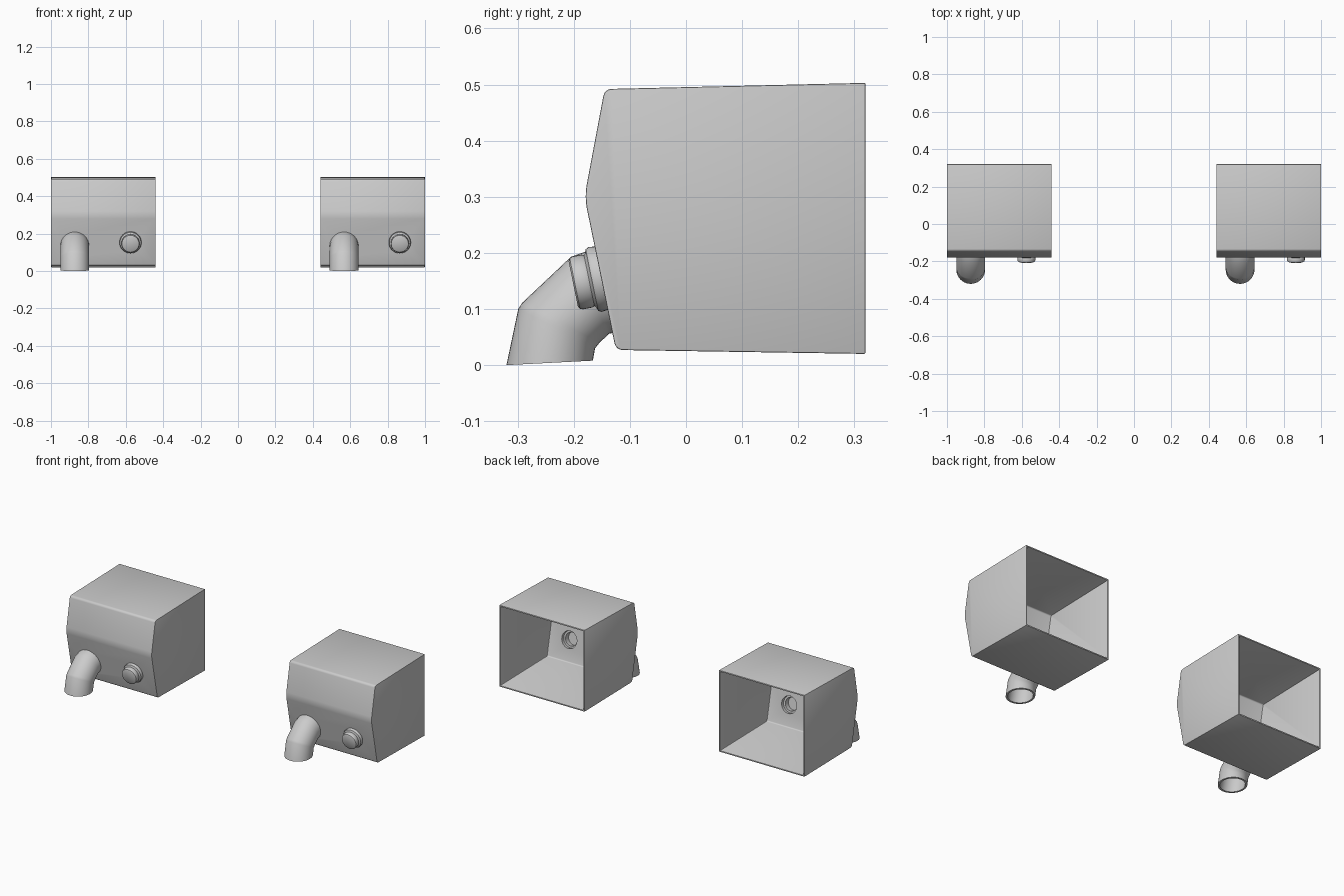
import bpy, bmesh, math
from mathutils import Vector

cube = bpy.data.objects.get("Cube")
if cube:
    bpy.data.objects.remove(cube, do_unlink=True)

grey = bpy.data.materials.new("light grey")
grey.use_nodes = True
COLOUR = (0.6, 0.6, 0.6, 1)
grey.diffuse_color = COLOUR
grey.node_tree.nodes["Principled BSDF"].inputs["Base Color"].default_value = COLOUR

SPACING = 0.72       # distance of each dryer from the middle
HALF_WIDTH = 0.28
PIPE_X, BUTTON_X = -0.153, 0.145
OUT = Vector((-0.98, -0.2))   # (y, z) direction out of the lower front panel
UP = Vector((-0.2, 0.98))     # (y, z) direction up along that panel


def make_object(name, bm):
    mesh = bpy.data.meshes.new(name)
    bm.to_mesh(mesh)
    bm.free()
    mesh.materials.append(grey)
    obj = bpy.data.objects.new(name, mesh)
    bpy.context.collection.objects.link(obj)
    return obj


def loft(name, x, rings, cyclic=True, sides=40):
    """Join elliptical rings, each (centre yz, half axis yz, x radius)."""
    bm = bmesh.new()
    loops = []
    for centre, half, rx in rings:
        loop = []
        for i in range(sides):
            a = math.tau * i / sides
            p = centre + half * math.cos(a)
            loop.append(bm.verts.new((x + rx * math.sin(a), p.x, p.y)))
        loops.append(loop)
    count = len(rings)
    for k in range(count if cyclic else count - 1):
        n = (k + 1) % count
        if rings[k][2] == 0 and rings[n][2] == 0:
            continue
        for i in range(sides):
            j = (i + 1) % sides
            bm.faces.new((loops[k][i], loops[k][j], loops[n][j], loops[n][i]))
    bmesh.ops.remove_doubles(bm, verts=bm.verts, dist=1e-6)
    bmesh.ops.recalc_face_normals(bm, faces=bm.faces)
    return make_object(name, bm)


def lathe(name, x, base, profile):
    """Turn a (radius, height) profile about the front panel's normal."""
    return loft(name, x, [(base + OUT * h, UP * r, r) for r, h in profile])


def smooth(obj, angle):
    bpy.ops.object.select_all(action='DESELECT')
    obj.select_set(True)
    bpy.context.view_layer.objects.active = obj
    bpy.ops.object.shade_smooth_by_angle(angle=math.radians(angle))


# Housing: side profile pulled across the width, open at the back
profile = [(0.32, 0.02), (0.32, 0.503), (-0.145, 0.492), (-0.181, 0.3), (-0.125, 0.027)]
bm = bmesh.new()
left, right = [[bm.verts.new((s * HALF_WIDTH, y, z)) for y, z in profile] for s in (1, -1)]
bm.faces.new(left)
bm.faces.new(right[::-1])
back = None
for i in range(len(profile)):
    j = (i + 1) % len(profile)
    face = bm.faces.new((left[i], right[i], right[j], left[j]))
    back = back or face
bmesh.ops.recalc_face_normals(bm, faces=bm.faces)
bmesh.ops.delete(bm, geom=[back], context='FACES')


def round_edges(test, width, segments):
    edges = [e for e in bm.edges
             if abs(e.verts[0].co.x - e.verts[1].co.x) > HALF_WIDTH
             and all(v.co.y < 0 and test(v.co.z) for v in e.verts)]
    bmesh.ops.bevel(bm, geom=edges, offset=width, offset_type='OFFSET',
                    segments=segments, profile=0.5, affect='EDGES')


round_edges(lambda z: 0.29 < z < 0.31, 0.02, 4)
round_edges(lambda z: z < 0.05 or z > 0.48, 0.012, 4)
housing = make_object("housing", bm)

shell = housing.modifiers.new("wall", 'SOLIDIFY')
shell.thickness = 0.008
shell.offset = -1
shell.use_even_offset = True
soft = housing.modifiers.new("soft edges", 'BEVEL')
soft.width = 0.0025
soft.segments = 2
soft.limit_method = 'ANGLE'
soft.angle_limit = math.radians(40)

# Openings behind the button and the pipe
button_base = Vector((-0.151, 0.155))
cutters = []
for name, x, base, r in (("button_hole", BUTTON_X, button_base, 0.049),
                         ("pipe_hole", PIPE_X, Vector((-0.142, 0.134)), 0.064)):
    cutter = lathe(name, x, base, [(0, -0.03), (r, -0.03), (r, 0.03), (0, 0.03)])
    cutter.hide_render = True
    cut = housing.modifiers.new(name, 'BOOLEAN')
    cut.object = cutter
    cut.operation = 'DIFFERENCE'
    cut.solver = 'EXACT'
    cutters.append(cutter)
bpy.ops.object.select_all(action='DESELECT')
housing.select_set(True)
bpy.context.view_layer.objects.active = housing
for mod in list(housing.modifiers):
    bpy.ops.object.modifier_apply(modifier=mod.name)
for cutter in cutters:
    bpy.data.objects.remove(cutter, do_unlink=True)
smooth(housing, 30)

# Nozzle: bent hollow pipe, from the outlet up into the panel (outer, inner bend points)
stations = [((-0.32, 0.0), (-0.166, 0.008)),
            ((-0.299, 0.1), (-0.162, 0.03)),
            ((-0.292, 0.111), (-0.154, 0.04)),
            ((-0.205, 0.193), (-0.137, 0.056)),
            ((-0.18, 0.202), (-0.132, 0.057)),
            ((-0.157, 0.211), (-0.126, 0.058))]
outer, inner = [], []
for a, b in stations:
    a, b = Vector(a), Vector(b)
    outer.append(((a + b) / 2, (a - b) / 2, 0.077))
    inner.append(((a + b) / 2, (a - b) * 0.43, 0.066))
pipe = loft("nozzle_pipe", PIPE_X, outer + inner[::-1])
smooth(pipe, 45)

# Push button: flange ring and hollow cap
button = lathe("push_button", BUTTON_X, button_base, [
    (0.057, -0.003), (0.059, 0.011), (0.056, 0.017), (0.050, 0.019),
    (0.046, 0.022), (0.048, 0.026), (0.048, 0.043), (0.046, 0.048),
    (0.041, 0.051), (0, 0.051), (0, 0.042), (0.038, 0.042),
    (0.038, 0.012), (0.049, 0.012), (0.049, -0.003)])
smooth(button, 35)

# Two identical dryers side by side
for part in (housing, pipe, button):
    twin = part.copy()
    twin.name = "left_" + part.name
    bpy.context.collection.objects.link(twin)
    part.name = "right_" + part.name
    part.location.x = -SPACING
    twin.location.x = SPACING
